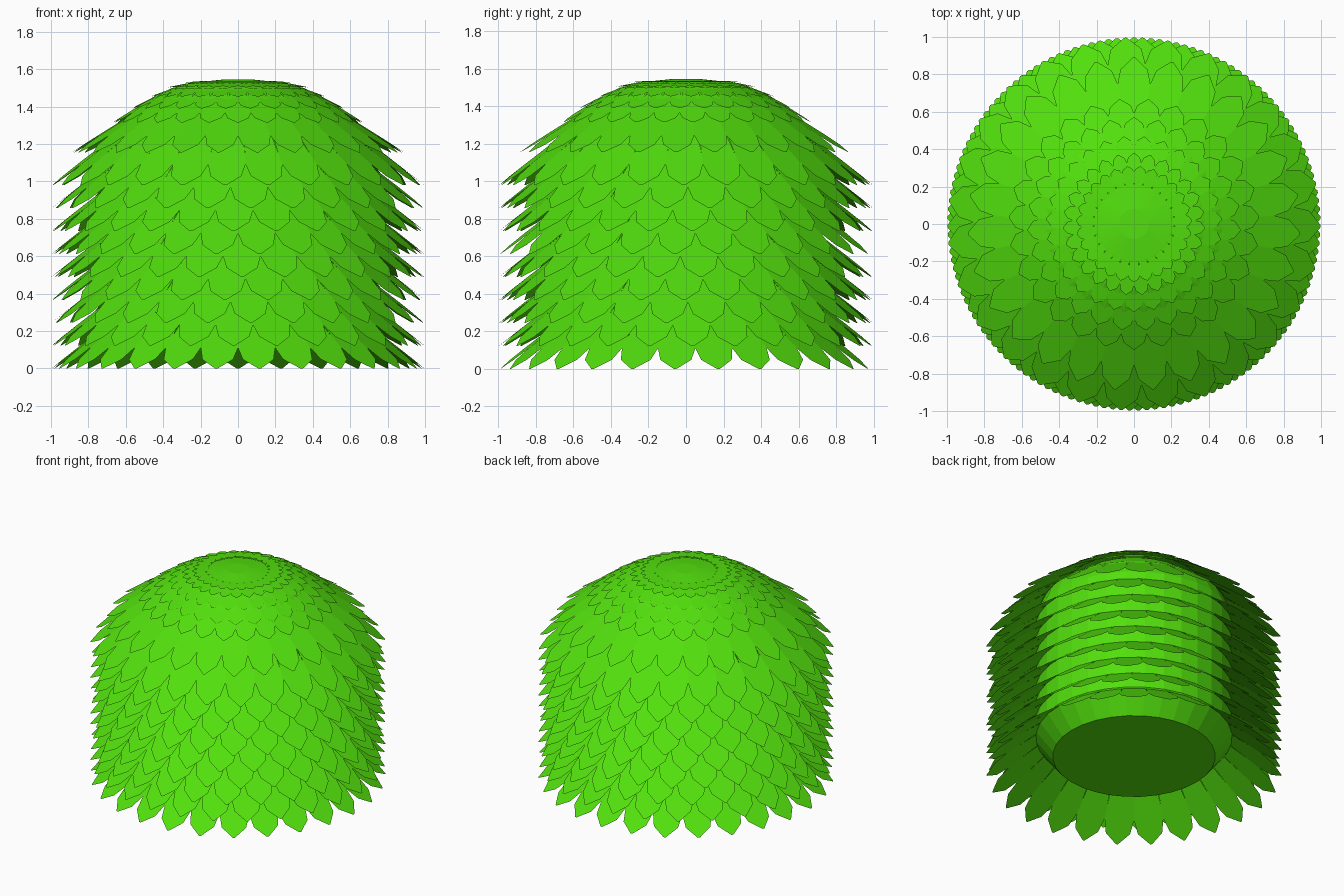
import bpy, bmesh, math
from mathutils import Vector

if "Cube" in bpy.data.objects:
    bpy.data.objects.remove(bpy.data.objects["Cube"])

green = bpy.data.materials.new("leaf_green")
green.diffuse_color = (0.085, 0.74, 0.004, 1)
green.use_nodes = True
green.node_tree.nodes["Principled BSDF"].inputs["Base Color"].default_value = green.diffuse_color


def finish(name, bm):
    me = bpy.data.meshes.new(name)
    bm.to_mesh(me)
    bm.free()
    me.materials.append(green)
    ob = bpy.data.objects.new(name, me)
    bpy.context.collection.objects.link(ob)
    return ob


def lathe(name, profile, n):
    bm = bmesh.new()
    rings = []
    for r, z in profile:
        rings.append([bm.verts.new((r * math.cos(2 * math.pi * i / n),
                                    r * math.sin(2 * math.pi * i / n), z)) for i in range(n)])
    for a, b in zip(rings, rings[1:]):
        for i in range(n):
            j = (i + 1) % n
            bm.faces.new((a[i], a[j], b[j], b[i]))
    bm.faces.new(rings[0][::-1])
    bm.faces.new(rings[-1])
    return finish(name, bm)


# leaf outlines: distance from root to tip, half width as a share of the row pitch
SIDE_LEAF = [(0.0, 0.48), (0.60, 0.51), (0.83, 0.38), (1.0, 0.03)]
DOME_LEAF = [(0.0, 0.45), (0.35, 0.51), (0.66, 0.51), (0.85, 0.38), (1.0, 0.03)]


def leaf_row(name, outline, root, tip, stagger, n=27):
    """Ring of flat pointed leaves running from root (r, z) down to tip (r, z)."""
    bm = bmesh.new()
    step = 2 * math.pi / n
    for k in range(n):
        a = math.pi / 2 + (k + stagger) * step
        out = Vector((math.cos(a), math.sin(a), 0))
        side = Vector((-math.sin(a), math.cos(a), 0))
        left, right = [], []
        for t, w in outline:
            r = root[0] + (tip[0] - root[0]) * t
            z = root[1] + (tip[1] - root[1]) * t
            c = out * r + Vector((0, 0, z))
            left.append(bm.verts.new(c - side * w * step * r))
            right.append(bm.verts.new(c + side * w * step * r))
        bm.faces.new(left + right[::-1])
    finish(name, bm)


# solid core with a chamfered foot and domed top
lathe("core", [(0.55, 0.115), (0.67, 0.27), (0.67, 1.17), (0.62, 1.28), (0.46, 1.40),
               (0.34, 1.475), (0.20, 1.532), (0.08, 1.545)], 32)

# evenly stepped rows down the side, each turned a little against the last
ROWS = 9
for k in range(ROWS):
    z = 0.98 / (ROWS - 1) * k
    leaf_row(f"side_leaves_{k}", SIDE_LEAF, (0.63, z + 0.285), (0.997, z), (k * 0.4) % 1)

# overlapping rows over the dome
DOME = [((0.46, 1.425), (0.89, 1.155)),
        ((0.42, 1.470), (0.67, 1.315)),
        ((0.35, 1.500), (0.57, 1.390)),
        ((0.28, 1.523), (0.47, 1.453)),
        ((0.22, 1.534), (0.38, 1.503)),
        ((0.20, 1.536), (0.31, 1.528))]
for i, (root, tip) in enumerate(DOME):
    leaf_row(f"dome_leaves_{i}", DOME_LEAF, root, tip, 0.5 * (i % 2))
